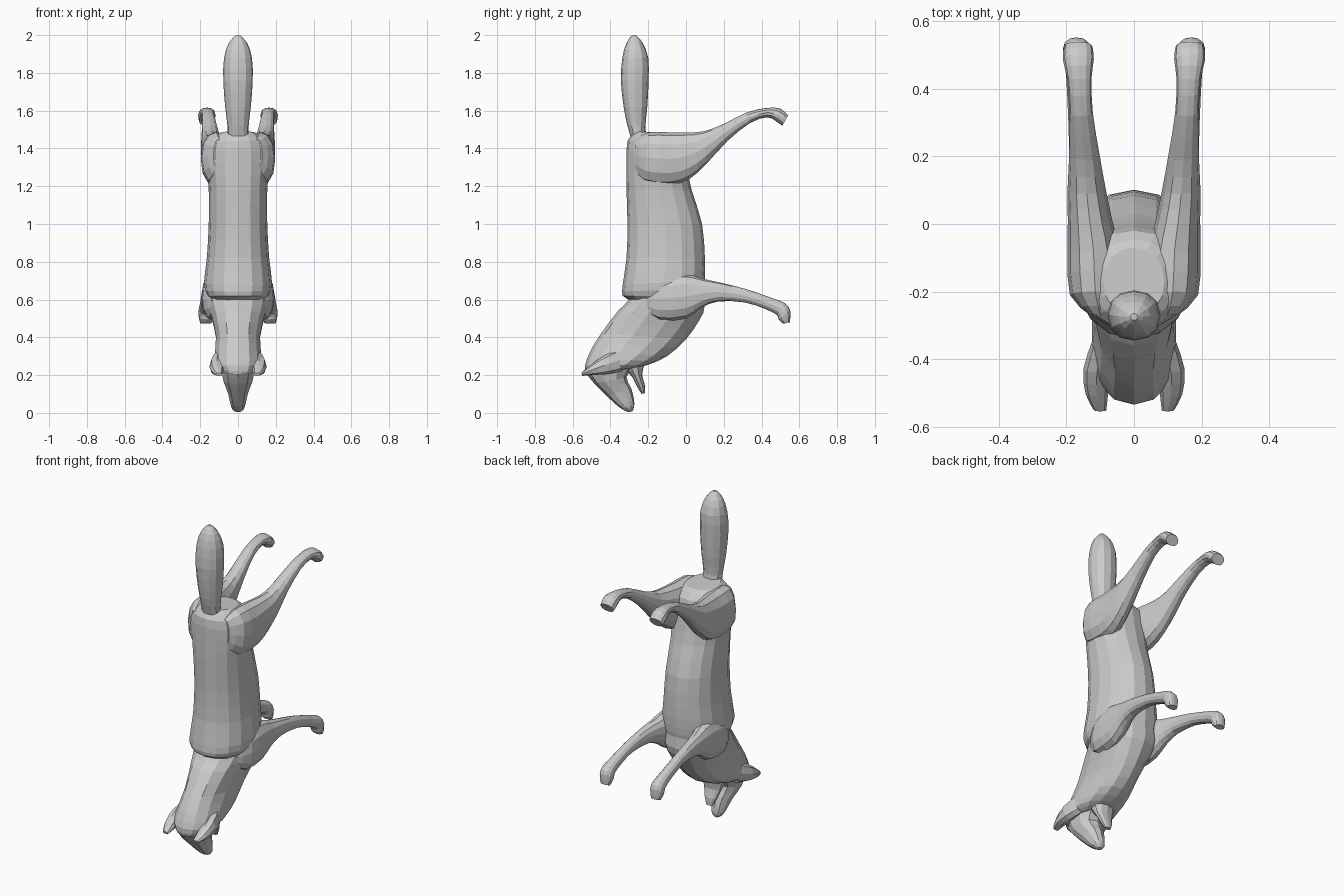
import bpy, bmesh, math
from mathutils import Vector


def spline(rows, steps):
    """Catmull-Rom interpolation of section rows."""
    out = []
    n = len(rows)
    for i in range(n - 1):
        p = [rows[max(0, min(n - 1, i + k))] for k in (-1, 0, 1, 2)]
        for s in range(steps):
            t = s / steps
            out.append([0.5 * (2 * b + (c - a) * t + (2 * a - 5 * b + 4 * c - d) * t * t
                               + (3 * b - a - 3 * c + d) * t ** 3)
                        for a, b, c, d in zip(*p)])
    out.append(list(rows[-1]))
    return out


def loft(name, rows, sides=14, steps=2, side=1, square=0.9):
    """Each row: y,z of one outline edge, y,z of the other, x centre, x half-width."""
    bm = bmesh.new()
    rings = []
    for ya, za, yb, zb, xc, hw in spline(rows, steps):
        a, b = Vector((xc, ya, za)), Vector((xc, yb, zb))
        mid, half = (a + b) / 2, (b - a) / 2
        ring = []
        for k in range(sides):
            t = 2 * math.pi * k / sides
            c, s = math.cos(t), math.sin(t)
            c = math.copysign(abs(c) ** square, c)
            s = math.copysign(abs(s) ** square, s)
            p = mid + half * c + Vector((hw * s, 0, 0))
            ring.append(bm.verts.new((p.x * side, p.y, p.z)))
        rings.append(ring)
    for r, q in zip(rings, rings[1:]):
        for k in range(sides):
            j = (k + 1) % sides
            bm.faces.new((r[k], r[j], q[j], q[k]))
    bm.faces.new(rings[0])
    bm.faces.new(rings[-1])
    bmesh.ops.recalc_face_normals(bm, faces=bm.faces)
    me = bpy.data.meshes.new(name)
    bm.to_mesh(me)
    bm.free()
    ob = bpy.data.objects.new(name, me)
    bpy.context.collection.objects.link(ob)
    return ob


# Trunk, rump at the top down to the shoulders
loft("body", [
    (-0.27, 1.49, -0.07, 1.48, 0, 0.09),
    (-0.31, 1.44, -0.02, 1.43, 0, 0.15),
    (-0.315, 1.33, 0.00, 1.32, 0, 0.165),
    (-0.315, 1.18, 0.03, 1.18, 0, 0.155),
    (-0.31, 1.00, 0.085, 1.00, 0, 0.155),
    (-0.315, 0.82, 0.10, 0.82, 0, 0.165),
    (-0.335, 0.68, 0.10, 0.70, 0, 0.18),
    (-0.335, 0.62, 0.09, 0.62, 0, 0.165),
    (-0.29, 0.595, 0.06, 0.55, 0, 0.12)], sides=16)

# Neck and skull
loft("neck_and_head", [
    (-0.25, 0.75, 0.08, 0.72, 0, 0.15),
    (-0.295, 0.61, 0.10, 0.57, 0, 0.165),
    (-0.36, 0.54, 0.07, 0.49, 0, 0.145),
    (-0.45, 0.42, 0.00, 0.39, 0, 0.12),
    (-0.505, 0.33, -0.10, 0.30, 0, 0.125),
    (-0.535, 0.25, -0.20, 0.255, 0, 0.125),
    (-0.53, 0.205, -0.26, 0.24, 0, 0.095)])

# Muzzle and lower jaw
loft("muzzle", [
    (-0.53, 0.21, -0.27, 0.25, 0, 0.09),
    (-0.485, 0.155, -0.315, 0.19, 0, 0.08),
    (-0.42, 0.09, -0.29, 0.13, 0, 0.055),
    (-0.36, 0.035, -0.275, 0.07, 0, 0.042),
    (-0.32, 0.01, -0.275, 0.03, 0, 0.03),
    (-0.305, 0.005, -0.285, 0.007, 0, 0.012)], sides=10)
loft("lower_jaw", [
    (-0.33, 0.24, -0.22, 0.26, 0, 0.07),
    (-0.285, 0.19, -0.232, 0.20, 0, 0.055),
    (-0.26, 0.14, -0.218, 0.15, 0, 0.038),
    (-0.235, 0.10, -0.217, 0.105, 0, 0.02)], sides=10)

# Bushy tail
loft("tail", [
    (-0.28, 1.42, -0.20, 1.42, 0, 0.06),
    (-0.31, 1.52, -0.215, 1.51, 0, 0.056),
    (-0.33, 1.62, -0.205, 1.62, 0, 0.068),
    (-0.345, 1.76, -0.198, 1.76, 0, 0.078),
    (-0.337, 1.88, -0.20, 1.88, 0, 0.074),
    (-0.315, 1.96, -0.23, 1.96, 0, 0.048),
    (-0.285, 2.0, -0.265, 2.0, 0, 0.010)], sides=12)

for side, label in ((1, "right"), (-1, "left")):
    # Hind leg with its haunch, sweeping out to the paw
    loft("hind_leg_" + label, [
        (-0.27, 1.45, -0.27, 1.28, 0.10, 0.03),
        (-0.20, 1.485, -0.22, 1.22, 0.115, 0.075),
        (-0.08, 1.485, -0.09, 1.205, 0.12, 0.077),
        (0.00, 1.485, 0.02, 1.24, 0.13, 0.066),
        (0.09, 1.49, 0.11, 1.32, 0.14, 0.057),
        (0.19, 1.525, 0.22, 1.44, 0.147, 0.045),
        (0.32, 1.59, 0.34, 1.535, 0.157, 0.035),
        (0.43, 1.615, 0.43, 1.565, 0.162, 0.036),
        (0.50, 1.61, 0.475, 1.545, 0.165, 0.046),
        (0.54, 1.575, 0.51, 1.52, 0.165, 0.042)], sides=12, side=side)

    # Front leg with its shoulder
    loft("front_leg_" + label, [
        (-0.20, 0.66, -0.22, 0.54, 0.11, 0.03),
        (-0.12, 0.72, -0.14, 0.49, 0.125, 0.062),
        (0.00, 0.735, 0.00, 0.50, 0.13, 0.062),
        (0.09, 0.71, 0.08, 0.555, 0.14, 0.05),
        (0.18, 0.69, 0.17, 0.59, 0.153, 0.038),
        (0.32, 0.655, 0.31, 0.585, 0.163, 0.032),
        (0.45, 0.61, 0.42, 0.55, 0.168, 0.033),
        (0.525, 0.58, 0.48, 0.52, 0.17, 0.038),
        (0.552, 0.54, 0.49, 0.495, 0.17, 0.04),
        (0.55, 0.48, 0.515, 0.472, 0.17, 0.03)], sides=12, side=side)

    # Ear, folded back along the skull
    loft("ear_" + label, [
        (-0.36, 0.34, -0.34, 0.22, 0.095, 0.03),
        (-0.44, 0.30, -0.42, 0.205, 0.11, 0.04),
        (-0.51, 0.25, -0.50, 0.20, 0.11, 0.033),
        (-0.555, 0.212, -0.55, 0.196, 0.10, 0.018)], sides=8, side=side)
